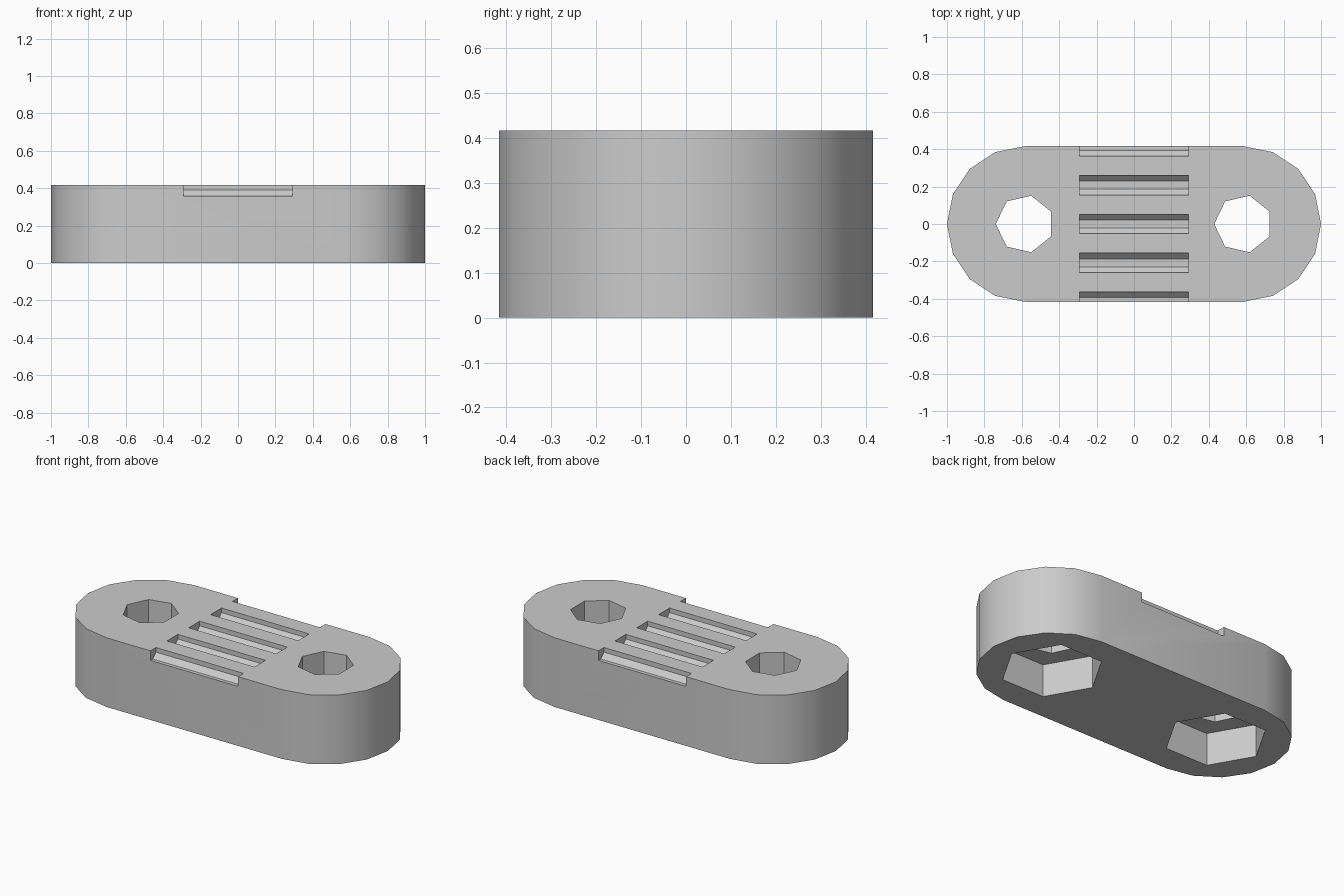
import bpy, bmesh, math

default = bpy.data.objects.get("Cube")
if default:
    bpy.data.objects.remove(default, do_unlink=True)

HEIGHT = 0.417
RADIUS = 0.416
OFFSET = 1 - RADIUS      # end centres, shared with the bolt holes
PITCH = 0.208            # groove spacing
GROOVE_HALF = 0.292

grey = bpy.data.materials.new("light_grey")
grey.use_nodes = True
colour = (0.6, 0.6, 0.6, 1)
grey.diffuse_color = colour
grey.node_tree.nodes["Principled BSDF"].inputs["Base Color"].default_value = colour


def prism(name, points, direction):
    """Extrude a closed 3D outline along a direction."""
    bm = bmesh.new()
    face = bm.faces.new([bm.verts.new(p) for p in points])
    ext = bmesh.ops.extrude_face_region(bm, geom=[face])
    verts = [v for v in ext["geom"] if isinstance(v, bmesh.types.BMVert)]
    bmesh.ops.translate(bm, vec=direction, verts=verts)
    bmesh.ops.recalc_face_normals(bm, faces=bm.faces)
    mesh = bpy.data.meshes.new(name)
    bm.to_mesh(mesh)
    bm.free()
    obj = bpy.data.objects.new(name, mesh)
    obj.data.materials.append(grey)
    bpy.context.collection.objects.link(obj)
    return obj


def ring(cx, r, sides, z):
    """Regular polygon with one corner pointing to -x."""
    angles = [math.pi + math.tau * i / sides for i in range(sides)]
    return [(cx + r * math.cos(a), r * math.sin(a), z) for a in angles]


# Rounded bar
outline = []
for side, start in ((1, -math.pi / 2), (-1, math.pi / 2)):
    for i in range(9):
        a = start + math.pi * i / 8
        outline.append((side * OFFSET + RADIUS * math.cos(a), RADIUS * math.sin(a), 0))
clamp = prism("clamp_plate", outline, (0, 0, HEIGHT))

# Bolt holes with hexagonal nut pockets underneath
cutters = []
for cx in (-OFFSET, OFFSET):
    cutters.append(prism("bolt_hole_cutter", ring(cx, 0.155, 7, 0.1), (0, 0, 0.5)))
    cutters.append(prism("nut_pocket_cutter", ring(cx, 0.287, 6, -0.1), (0, 0, 0.3)))

# Belt tooth grooves: straight upper walls, chamfered down to a narrow floor
half_profile = [(0.052, HEIGHT + 0.1), (0.052, 0.389), (0.022, 0.359)]
profile = half_profile + [(-y, z) for y, z in reversed(half_profile)]
for k in range(-2, 3):
    points = [(-GROOVE_HALF, y + k * PITCH, z) for y, z in profile]
    cutters.append(prism("groove_cutter", points, (2 * GROOVE_HALF, 0, 0)))

# Cut the plate, then drop the cutters
bpy.ops.object.select_all(action="DESELECT")
clamp.select_set(True)
bpy.context.view_layer.objects.active = clamp
for cutter in cutters:
    cutter.hide_render = True
    mod = clamp.modifiers.new("cut", "BOOLEAN")
    mod.operation = "DIFFERENCE"
    mod.solver = "EXACT"
    mod.object = cutter
    bpy.ops.object.modifier_apply(modifier=mod.name)
    bpy.data.objects.remove(cutter, do_unlink=True)

bpy.ops.object.shade_smooth_by_angle(angle=math.radians(30))
